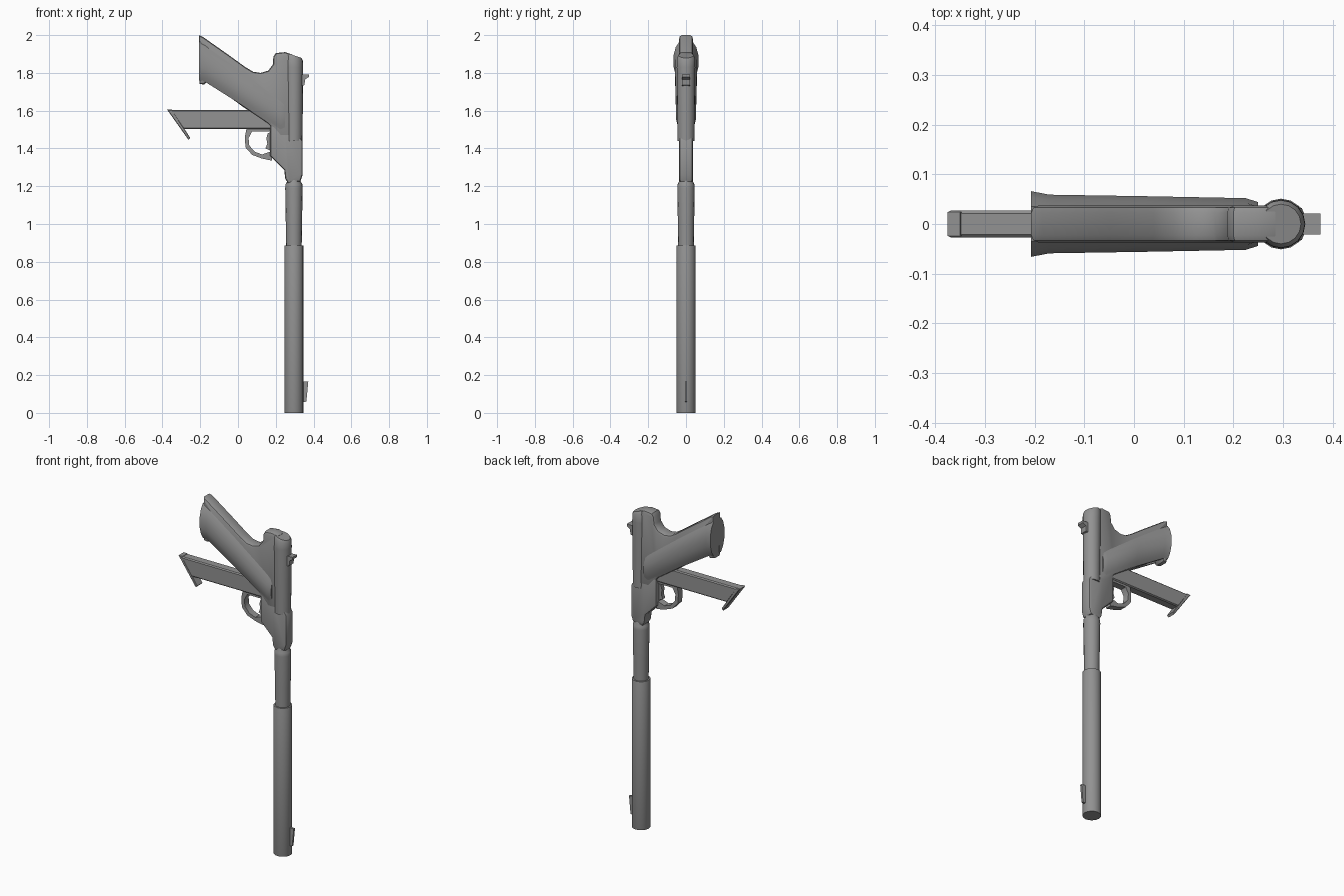
import bpy, bmesh, math

if "Cube" in bpy.data.objects:
    bpy.data.objects.remove(bpy.data.objects["Cube"])

AX = 0.296  # x of the barrel axis

# Dark gunmetal used on every part
steel = bpy.data.materials.new("gunmetal")
steel.diffuse_color = (0.29, 0.29, 0.29, 1)
steel.use_nodes = True
steel.node_tree.nodes["Principled BSDF"].inputs["Base Color"].default_value = steel.diffuse_color


def finish(name, bm, angle=40):
    bmesh.ops.recalc_face_normals(bm, faces=bm.faces)
    me = bpy.data.meshes.new(name)
    bm.to_mesh(me)
    bm.free()
    me.materials.append(steel)
    ob = bpy.data.objects.new(name, me)
    bpy.context.collection.objects.link(ob)
    bpy.ops.object.select_all(action='DESELECT')
    bpy.context.view_layer.objects.active = ob
    ob.select_set(True)
    bpy.ops.object.shade_smooth_by_angle(angle=math.radians(angle))
    return ob


def loft(name, rings, closed=False):
    """Skin a list of equal-length vertex rings; cap the ends unless closed."""
    bm = bmesh.new()
    rows = [[bm.verts.new(p) for p in r] for r in rings]
    n = len(rows[0])
    pairs = list(zip(rows, rows[1:])) + ([(rows[-1], rows[0])] if closed else [])
    for a, b in pairs:
        for i in range(n):
            j = (i + 1) % n
            bm.faces.new((a[i], a[j], b[j], b[i]))
    if not closed:
        bm.faces.new(rows[0])
        bm.faces.new(rows[-1])
    return finish(name, bm)


def tube(name, levels, sides=16, slope=0):
    """Stack of circles (z, radius) about the barrel axis; slope tilts the top rings."""
    rings = []
    for k, (z, r) in enumerate(levels):
        tilt = slope if k >= len(levels) - 2 else 0
        ring = []
        for i in range(sides):
            a = math.tau * i / sides
            x = r * math.cos(a)
            ring.append((AX + x, r * math.sin(a), z - tilt * x))
        rings.append(ring)
    return loft(name, rings)


def plate(name, pts, half, bevel=0.0, segments=2):
    """Side profile in x,z extruded evenly to both sides of y = 0."""
    bm = bmesh.new()
    f = bm.faces.new([bm.verts.new((x, -half, z)) for x, z in pts])
    ext = bmesh.ops.extrude_face_region(bm, geom=[f])
    vs = [v for v in ext['geom'] if isinstance(v, bmesh.types.BMVert)]
    bmesh.ops.translate(bm, verts=vs, vec=(0, 2 * half, 0))
    if bevel:
        rim = [e for e in bm.edges if abs(e.verts[0].co.y - e.verts[1].co.y) < 1e-6]
        bmesh.ops.bevel(bm, geom=rim, offset=bevel, segments=segments,
                        affect='EDGES', profile=0.5, clamp_overlap=True)
    return finish(name, bm)


# Suppressor, barrel and receiver tube share one axis
tube("suppressor", [(0, 0.050), (0.003, 0.051), (0.882, 0.051), (0.885, 0.050)])
tube("barrel", [(0.87, 0.041), (1.0, 0.043), (1.19, 0.046), (1.21, 0.045),
                (1.225, 0.036), (1.28, 0.036)])
tube("receiver", [(1.44, 0.045), (1.6, 0.047), (1.83, 0.049),
                  (1.88, 0.048), (1.893, 0.040)], slope=0.35)

# Forward frame between the barrel and the receiver
plate("front_frame", [(0.33, 1.46), (0.342, 1.44), (0.342, 1.26), (0.33, 1.225),
                      (0.265, 1.215), (0.25, 1.24), (0.245, 1.285), (0.17, 1.36),
                      (0.17, 1.52), (0.25, 1.56)], 0.036, 0.014)

# Grip frame with curved tang
plate("grip_frame", [(-0.207, 2.0), (-0.185, 1.99), (-0.05, 1.895), (0.04, 1.83),
                     (0.08, 1.806), (0.12, 1.80), (0.16, 1.812), (0.185, 1.845),
                     (0.187, 1.885), (0.2, 1.905), (0.25, 1.91), (0.285, 1.898),
                     (0.285, 1.46), (0.22, 1.46), (0.16, 1.53), (0.02, 1.625),
                     (-0.16, 1.758), (-0.18, 1.738), (-0.205, 1.742)], 0.037, 0.016)


# Grip panels: D-shaped sections swept along the grip, one per side
def panel(name, side):
    stations = [(-0.207, 1.965, 1.76, 0.066), (-0.17, 1.945, 1.75, 0.059),
                (0.02, 1.81, 1.63, 0.056), (0.225, 1.655, 1.495, 0.052),
                (0.25, 1.63, 1.49, 0.044)]
    rings = []
    for x, top, low, y in stations:
        h = top - low
        sec = [(0, 0.02), (0, 0.035), (0.14, 0.82 * y), (0.35, y),
               (0.65, y), (0.86, 0.82 * y), (1, 0.035), (1, 0.02)]
        rings.append([(x, side * d, low + t * h) for t, d in sec])
    loft(name, rings)


panel("grip_panel_left", 1)
panel("grip_panel_right", -1)

# Trigger guard: square-section loop
outer = [(0.18, 1.505), (0.045, 1.505), (0.036, 1.46), (0.04, 1.405), (0.075, 1.366),
         (0.125, 1.347), (0.18, 1.335)]
inner = [(0.175, 1.49), (0.075, 1.49), (0.056, 1.455), (0.06, 1.415), (0.088, 1.383),
         (0.128, 1.368), (0.175, 1.385)]
loft("trigger_guard", [[(ox, -0.02, oz), (ox, 0.02, oz), (ix, 0.02, iz), (ix, -0.02, iz)]
                       for (ox, oz), (ix, iz) in zip(outer, inner)], closed=True)

# Trigger
plate("trigger", [(0.18, 1.49), (0.158, 1.48), (0.15, 1.455), (0.155, 1.425),
                  (0.145, 1.40), (0.18, 1.385)], 0.012)

# Magazine and its slanted floor plate
plate("magazine", [(-0.36, 1.603), (0.2, 1.603), (0.2, 1.502), (-0.29, 1.502)],
      0.027, 0.006, 1)
plate("magazine_floor", [(-0.375, 1.605), (-0.35, 1.605), (-0.252, 1.455), (-0.262, 1.445)],
      0.027, 0.003, 1)

# Sights
plate("rear_sight", [(0.335, 1.79), (0.375, 1.792), (0.375, 1.778), (0.355, 1.765),
                     (0.352, 1.735), (0.335, 1.73)], 0.021)
plate("front_sight", [(0.335, 0.168), (0.372, 0.165), (0.362, 0.06), (0.335, 0.055)], 0.006)
